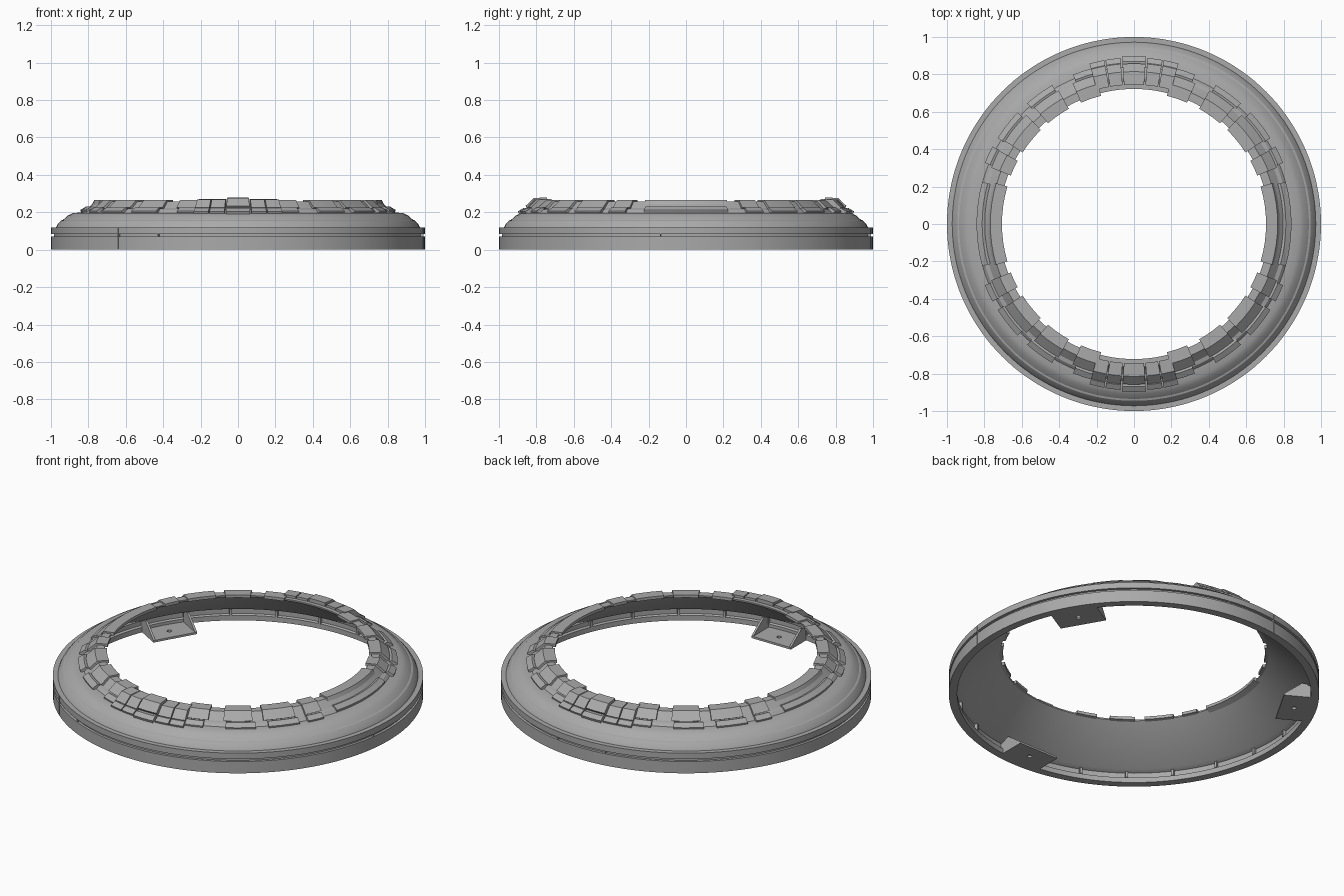
import bpy, bmesh, math
from mathutils import Matrix, Vector

cube = bpy.data.objects.get("Cube")
if cube:
    bpy.data.objects.remove(cube)

grey = bpy.data.materials.new("warm_grey")
grey.use_nodes = True
grey.diffuse_color = (0.4, 0.4, 0.4, 1)
grey.node_tree.nodes["Principled BSDF"].inputs["Base Color"].default_value = (0.4, 0.4, 0.4, 1)


def finish(name, bm, smooth=True):
    bmesh.ops.recalc_face_normals(bm, faces=bm.faces)
    mesh = bpy.data.meshes.new(name)
    bm.to_mesh(mesh)
    bm.free()
    obj = bpy.data.objects.new(name, mesh)
    bpy.context.collection.objects.link(obj)
    mesh.materials.append(grey)
    if smooth:
        bpy.ops.object.select_all(action='DESELECT')
        obj.select_set(True)
        bpy.context.view_layer.objects.active = obj
        bpy.ops.object.shade_smooth_by_angle(angle=math.radians(20))
    return obj


def sweep(bm, section, start, end, steps):
    """Sweep a closed (radius, z) section around z; angles in degrees."""
    full = end - start >= 360
    rows = []
    for i in range(steps if full else steps + 1):
        a = math.radians(start + (end - start) * i / steps)
        rows.append([bm.verts.new((r * math.cos(a), r * math.sin(a), z)) for r, z in section])
    n = len(section)
    for i in range(steps):
        a, b = rows[i], rows[(i + 1) % len(rows)]
        for j in range(n):
            k = (j + 1) % n
            bm.faces.new((a[j], a[k], b[k], b[j]))
    if not full:
        bm.faces.new(rows[0])
        bm.faces.new(rows[-1])


def mirrored(bm, section, centre, half):
    """Repeat a block in all four quadrants; centre is measured from the front."""
    spots = {round(s, 3) % 360 for s in (-90 + centre, -90 - centre, 90 + centre, 90 - centre)}
    for s in sorted(spots):
        sweep(bm, section, s - half, s + half, max(2, round(half / 2)))


# Main ring: stepped outer wall, domed shoulder, conical crown, hollow underside
ring = [(0.955, 0), (1, 0), (1, 0.07), (0.985, 0.07), (0.985, 0.085), (1, 0.085),
        (1, 0.12), (0.972, 0.12), (0.965, 0.135), (0.945, 0.157), (0.935, 0.16),
        (0.91, 0.183), (0.885, 0.195), (0.84, 0.2), (0.825, 0.215), (0.805, 0.22),
        (0.765, 0.258), (0.722, 0.258), (0.722, 0.25), (0.94, 0.075), (0.968, 0.065),
        (0.968, 0.035), (0.955, 0.03)]
bm = bmesh.new()
sweep(bm, ring, 0, 360, 144)
finish("main_ring", bm)

# Upper crown panels that overhang the opening
upper = [(0.8, 0.215), (0.82, 0.226), (0.772, 0.267), (0.708, 0.267), (0.708, 0.25), (0.76, 0.24)]
bm = bmesh.new()
for centre, half in ((19, 4.6), (35, 5.5), (51, 6.3), (65, 3.5)):
    mirrored(bm, upper, centre, half)
side = [(0.77, 0.225), (0.785, 0.232), (0.768, 0.267), (0.706, 0.267), (0.706, 0.25)]
mirrored(bm, side, 90, 16.5)
finish("crown_panels", bm)

# Low outer strips around the foot of the crown
low = [(0.825, 0.195), (0.86, 0.195), (0.862, 0.207), (0.832, 0.225), (0.815, 0.22)]
bm = bmesh.new()
for centre, half in ((18, 4.2), (36, 5.5), (52, 5.8), (64.5, 3.2)):
    mirrored(bm, low, centre, half)
mirrored(bm, [(r - 0.02, z + 0.006) for r, z in low], 90, 15.5)
finish("foot_strips", bm)

# Raised blocks at front and back, each an upper and a lower piece
block = [(0.765, 0.24), (0.84, 0.205), (0.858, 0.226), (0.815, 0.268), (0.745, 0.272), (0.745, 0.25)]
foot = [(0.835, 0.19), (0.885, 0.19), (0.89, 0.205), (0.862, 0.222), (0.835, 0.22)]
bm = bmesh.new()
for centre, half, lift in ((0, 4.1, 0.008), (7.3, 2.6, 0), (12.9, 2.6, 0)):
    mirrored(bm, [(r, z + lift) for r, z in block], centre, half)
    mirrored(bm, [(r + lift, z) for r, z in foot], centre, half)
finish("raised_blocks", bm)

# Small ribs in the inner channel
bm = bmesh.new()
for i in range(24):
    sweep(bm, [(0.95, 0.03), (0.972, 0.03), (0.972, 0.07), (0.95, 0.066)], i * 15 + 7, i * 15 + 7.8, 1)
finish("channel_ribs", bm, False)

# Vertical seams on the outer wall
bm = bmesh.new()
for a in (-130, -115.5, -8, 81, 99):
    sweep(bm, [(0.98, 0.001), (1.0004, 0.001), (1.0004, 0.119), (0.98, 0.119)], a, a + 0.2, 1)
finish("wall_seams", bm, False)


# Three mounting brackets: drilled plate with two triangular gussets
def prism(bm, points, offset):
    bottom = [bm.verts.new(p) for p in points]
    top = [bm.verts.new(Vector(p) + Vector(offset)) for p in points]
    bm.faces.new(bottom)
    bm.faces.new(top)
    for i in range(len(points)):
        k = (i + 1) % len(points)
        bm.faces.new((bottom[i], bottom[k], top[k], top[i]))


def hole_plate(bm, x0, x1, w, hole, z0, z1):
    """Rectangular plate with a round hole, made as matched loops."""
    n, cx = 16, (x0 + x1) / 2
    hx = (x1 - x0) / 2
    loops = []
    for z in (z0, z1):
        inner, outer = [], []
        for i in range(n):
            a = 2 * math.pi * i / n
            c, s = math.cos(a), math.sin(a)
            m = max(abs(c), abs(s))
            inner.append(bm.verts.new((cx + hole * c, hole * s, z)))
            outer.append(bm.verts.new((cx + hx * c / m, w * s / m, z)))
        loops.append((inner, outer))
    (i0, o0), (i1, o1) = loops
    for i in range(n):
        k = (i + 1) % n
        for a, b in ((i0, o0), (o0, o1), (o1, i1), (i1, i0)):
            bm.faces.new((a[i], a[k], b[k], b[i]))


for i, angle in enumerate((30, 150, 270)):
    bm = bmesh.new()
    hole_plate(bm, 0.8, 0.955, 0.13, 0.013, 0.0, 0.012)
    for y in (-0.13, 0.118):
        prism(bm, [(0.8, y, 0.01), (0.95, y, 0.01), (0.95, y, 0.075), (0.9, y, 0.085)], (0, 0.012, 0))
    bm.transform(Matrix.Rotation(math.radians(angle), 4, 'Z'))
    finish("mounting_bracket_%d" % (i + 1), bm, False)
